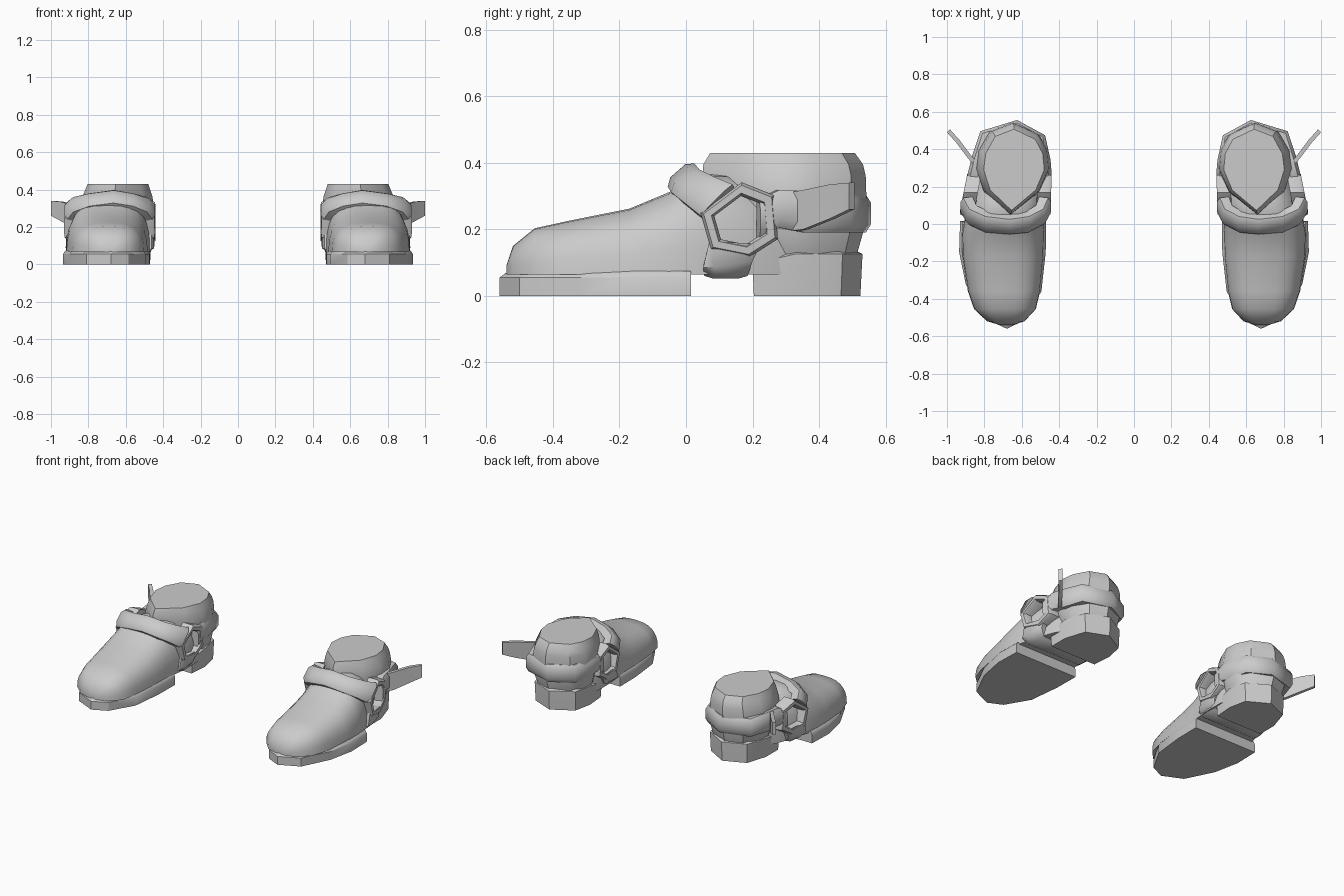
import bpy, bmesh, math
from mathutils import Vector as V

cube = bpy.data.objects.get("Cube")
if cube:
    bpy.data.objects.remove(cube)

grey = bpy.data.materials.new("plain grey")
grey.use_nodes = True
grey.diffuse_color = (0.6, 0.6, 0.6, 1)
grey.node_tree.nodes["Principled BSDF"].inputs["Base Color"].default_value = (0.6, 0.6, 0.6, 1)


def loft(name, rings, closed=False, angle=40):
    """Skin a row of equal rings, then mirror the part to the other boot."""
    bm = bmesh.new()
    rows = [[bm.verts.new(p) for p in r] for r in rings]
    n = len(rows[0])
    pairs = list(zip(rows, rows[1:])) + ([(rows[-1], rows[0])] if closed else [])
    for a, b in pairs:
        for i in range(n):
            j = (i + 1) % n
            bm.faces.new((a[i], a[j], b[j], b[i]))
    if not closed:
        bm.faces.new(rows[0])
        bm.faces.new(rows[-1])
    bmesh.ops.recalc_face_normals(bm, faces=bm.faces)
    me = bpy.data.meshes.new(name)
    bm.to_mesh(me)
    bm.free()
    me.materials.append(grey)
    ob = bpy.data.objects.new(name, me)
    bpy.context.collection.objects.link(ob)
    ob.modifiers.new("other_boot", 'MIRROR').use_mirror_merge = False
    bpy.ops.object.select_all(action='DESELECT')
    ob.select_set(True)
    bpy.context.view_layer.objects.active = ob
    bpy.ops.object.shade_smooth_by_angle(angle=math.radians(angle))
    return ob


def strap(name, stations, closed=False, t=0.02, depth=0.05):
    """Padded strip: each station is one edge, the other edge and an outward normal."""
    rings = []
    for a, b, n in stations:
        a, b, n = V(a), V(b), V(n).normalized()
        rings.append([a - n * depth, a, a.lerp(b, .22) + n * t,
                      a.lerp(b, .78) + n * t, b, b - n * depth])
    return loft(name, rings, closed, 48)


def inset(outline, k, c):
    return [(c[0] + (x - c[0]) * k, c[1] + (y - c[1]) * k) for x, y in outline]


# Front sole, with a stepped rim
sole = [(.47, .015), (.472, -.15), (.495, -.36), (.585, -.515), (.68, -.56),
        (.81, -.50), (.90, -.32), (.935, -.15), (.93, .015)]
def level(outline, z):
    return [(x, y, z) for x, y in outline]
c = (.70, .0)
loft("front_sole", [level(sole, 0), level(sole, .055), level(inset(sole, .97, c), .068),
                    level(inset(sole, .94, c), .075)], angle=30)

# Foot upper: arches from toe to ankle (y, centre x, half width, top z)
arches = [(-.54, .685, .035, .09), (-.52, .685, .10, .15), (-.455, .69, .165, .203),
          (-.36, .695, .193, .224), (-.17, .70, .217, .262), (-.05, .70, .22, .312),
          (.03, .69, .215, .365), (.12, .675, .21, .365), (.25, .652, .185, .33),
          (.33, .645, .15, .25)]
rings = []
for y, cx, w, top in arches:
    ring = []
    for i in range(15):
        a = math.pi * i / 14
        ca, sa = math.cos(a), max(0, math.sin(a))
        ring.append((cx + math.copysign(w * abs(ca) ** .72, ca), y, .065 + (top - .065) * sa ** .8))
    rings.append(ring)
loft("foot_upper", rings, angle=50)

# Ankle and collar (z, centre x, centre y, half width, half length)
shape = [(0, 1), (.62, .82), (.93, .4), (1, 0), (.78, -.5), (.08, -1), (-.72, -.5),
         (-1, 0), (-.95, .4), (-.7, .75)]
ankle = [(.08, .64, .33, .15, .17), (.13, .642, .31, .172, .205), (.19, .645, .31, .188, .222),
         (.30, .648, .295, .198, .247), (.36, .645, .295, .188, .245), (.395, .643, .292, .175, .24),
         (.43, .642, .29, .162, .217)]
loft("ankle", [[(cx + u * rx, cy + v * ry, z) for u, v in shape]
               for z, cx, cy, rx, ry in ankle], angle=35)

# Heel block, its top rising towards the back
heel = [(.475, .2), (.465, .33), (.49, .45), (.63, .53), (.775, .47), (.82, .33), (.82, .2)]
def heel_top(outline, drop):
    return [(x, y, .10 + .03 * min(1, max(0, (y - .2) / .13)) - drop) for x, y in outline]
hc = (.64, .33)
loft("heel_block", [level(inset(heel, .97, hc), 0), heel_top(heel, .012), heel_top(heel, .004),
                    heel_top(inset(heel, .92, hc), -.004)], angle=30)


def side_x(s, y):
    """Outer face of the harness on either flank."""
    return .915 - max(0, y - .07) * .2 if s > 0 else .462 - max(0, y - .07) * .03


# Instep band
half = [(.235, (.045, .24), (.14, .335), (1, -.1, .2)),
        (.205, (-.005, .28), (.08, .36), (.8, -.4, .5)),
        (.12, (-.045, .312), (.04, .38), (.3, -.55, .8))]
stations = []
for dx, a, b, n in half:
    stations.append(((.67 - dx * .9, *a), (.67 - dx * .9, *b), (-n[0], n[1], n[2])))
stations.append(((.665, -.055, .328), (.665, .025, .398), (0, -.6, .8)))
for dx, a, b, n in reversed(half):
    stations.append(((.67 + dx * 1.03, *a), (.67 + dx * 1.03, *b), n))
strap("instep_band", stations, t=.016)

# Six-sided rings on both flanks
hole = [(.085, .24), (.105, .17), (.18, .155), (.235, .19), (.228, .275), (.165, .30)]
for s, side in ((1, "outer"), (-1, "inner")):
    stations = []
    for y, z in hole:
        oy, oz = .16 + (y - .16) * 1.55, .225 + (z - .225) * 1.55
        stations.append(((side_x(s, y), y, z), (side_x(s, oy), oy, oz), (s, 0, 0)))
    strap(side + "_ring", stations, closed=True, t=.016, depth=.06)

# Strap running below the arch
down = [((.07, .165), (.225, .155), 0, (1, 0, 0)),
        ((.052, .085), (.20, .105), .0, (1, 0, -.2)),
        ((.055, .06), (.185, .06), .035, (.7, 0, -.7))]
stations = []
for a, b, d, n in down:
    stations.append(((side_x(1, a[0]) - d, *a), (side_x(1, b[0]) - d, *b), n))
for a, b, d, n in reversed(down):
    stations.append(((side_x(-1, a[0]) + d, *a), (side_x(-1, b[0]) + d, *b), (-n[0], 0, n[2])))
strap("arch_strap", stations, t=.012, depth=.03)

# Band around the heel (x, y, low z, high z, outward normal)
path = [(.885, .22, .165, .29, (1, .2)), (.87, .28, .205, .318, (1, .2)),
        (.85, .36, .19, .315, (1, .2)), (.81, .485, .19, .308, (.75, .7)),
        (.625, .54, .19, .305, (0, 1)), (.488, .465, .19, .308, (-.8, .6)),
        (.462, .34, .19, .315, (-1, .1)), (.457, .28, .205, .318, (-1, 0)),
        (.46, .22, .165, .29, (-1, 0))]
strap("heel_band", [((x, y, lo), (x, y, hi), (*n, 0)) for x, y, lo, hi, n in path], t=.016, depth=.04)

# Loose strap end flaring out behind
tab = [(.85, .325, .195, .312), (.88, .36, .20, .318), (.94, .44, .232, .335), (.992, .498, .26, .34)]
rings = []
for x, y, lo, hi in tab:
    dx, dy = .008, -.008
    rings.append([(x - dx, y - dy, lo), (x + dx, y + dy, lo), (x + dx, y + dy, hi), (x - dx, y - dy, hi)])
loft("strap_end", rings, angle=35)
